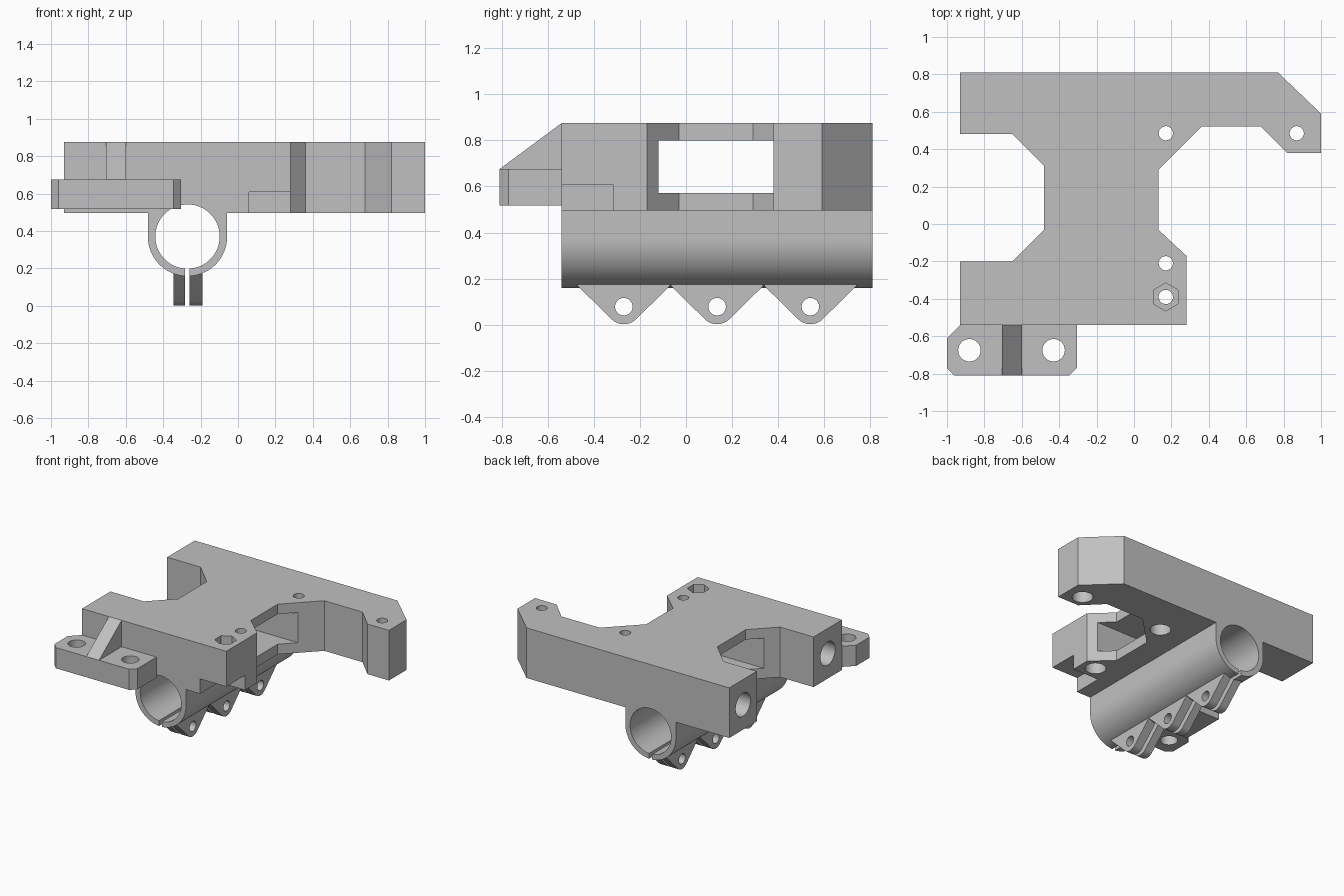
import bpy, bmesh, math

cube = bpy.data.objects.get("Cube")
if cube:
    bpy.data.objects.remove(cube, do_unlink=True)

grey = bpy.data.materials.new("plain grey")
grey.use_nodes = True
COLOUR = (0.53, 0.53, 0.53, 1)
grey.diffuse_color = COLOUR
grey.node_tree.nodes["Principled BSDF"].inputs["Base Color"].default_value = COLOUR


def prism(name, pts, axis, lo, hi):
    """Extrude a closed 2D profile along an axis from lo to hi."""
    place = {"x": lambda p, t: (t, p[0], p[1]),
             "y": lambda p, t: (p[0], t, p[1]),
             "z": lambda p, t: (p[0], p[1], t)}[axis]
    bm = bmesh.new()
    a = [bm.verts.new(place(p, lo)) for p in pts]
    b = [bm.verts.new(place(p, hi)) for p in pts]
    bm.faces.new(a)
    bm.faces.new(b)
    for i in range(len(pts)):
        j = (i + 1) % len(pts)
        bm.faces.new((a[i], a[j], b[j], b[i]))
    bmesh.ops.recalc_face_normals(bm, faces=bm.faces)
    mesh = bpy.data.meshes.new(name)
    bm.to_mesh(mesh)
    bm.free()
    mesh.materials.append(grey)
    ob = bpy.data.objects.new(name, mesh)
    bpy.context.collection.objects.link(ob)
    return ob


def arc(u, v, r, start=0, end=360, n=48):
    """Points on an arc, without the repeated end point on a full circle."""
    steps = n if end - start == 360 else n + 1
    angles = [math.radians(start + (end - start) * i / n) for i in range(steps)]
    return [(u + r * math.cos(t), v + r * math.sin(t)) for t in angles]


def rect(u0, u1, v0, v1):
    return [(u0, v0), (u1, v0), (u1, v1), (u0, v1)]


def activate(ob):
    bpy.ops.object.select_all(action="DESELECT")
    ob.select_set(True)
    bpy.context.view_layer.objects.active = ob


def cut(ob, pts, axis, lo, hi):
    """Subtract an extruded profile from a part."""
    cutter = prism("cutter", pts, axis, lo, hi)
    cutter.hide_render = True
    mod = ob.modifiers.new("cut", "BOOLEAN")
    mod.operation = "DIFFERENCE"
    mod.solver = "EXACT"
    mod.object = cutter
    activate(ob)
    bpy.ops.object.modifier_apply(modifier=mod.name)
    bpy.data.objects.remove(cutter, do_unlink=True)


FRONT, BACK = -0.54, 0.81
BOTTOM, TOP = 0.495, 0.875
TUBE_X, TUBE_Z = -0.27, 0.37
BORE = arc(TUBE_X, TUBE_Z, 0.172, n=64)
SLIT = rect(-0.284, -0.258, -0.1, TUBE_Z)

# Main carriage plate with waist and hooked arm
outline = [(-0.93, BACK), (0.77, BACK), (1, 0.59), (1, 0.38), (0.82, 0.38),
           (0.68, 0.52), (0.36, 0.52), (0.13, 0.29), (0.13, -0.03),
           (0.28, -0.17), (0.28, FRONT), (-0.93, FRONT), (-0.93, -0.2),
           (-0.65, -0.2), (-0.48, -0.03), (-0.48, 0.31), (-0.65, 0.48),
           (-0.93, 0.48)]
plate = prism("carriage_plate", outline, "z", BOTTOM, TOP)
# Window through the waist, and notch under the front corner
cut(plate, rect(-0.12, 0.39, 0.572, 0.8), "x", -0.75, 0.6)
cut(plate, rect(0.06, 0.4, -0.7, -0.315), "z", 0.4, 0.607)
cut(plate, BORE, "y", -1, 1)
# Rod sockets in the two side ends
for y in (0.645, -0.37):
    cut(plate, arc(y, 0.685, 0.088), "x", -1.1, -0.1)
# Screw holes, widened from below
for x, y in ((0.17, 0.485), (0.87, 0.485), (0.17, -0.21)):
    cut(plate, arc(x, y, 0.038), "z", 0.3, 1)
    cut(plate, arc(x, y, 0.072), "z", 0.3, 0.68)
# Screw hole with hexagonal nut recess
cut(plate, arc(0.17, -0.39, 0.038), "z", 0.3, 1)
cut(plate, arc(0.17, -0.39, 0.075, 30, 390, 6), "z", 0.79, 1)

# Split bearing tube
shell = arc(TUBE_X, TUBE_Z, 0.212, 180, 360) + [(-0.058, BOTTOM), (-0.482, BOTTOM)]
tube = prism("bearing_tube", shell, "y", FRONT, BACK)
cut(tube, BORE, "y", -1, 1)
cut(tube, SLIT, "y", -1, 1)

# Pairs of clamp lugs under the tube
lugs = []
for i in range(3):
    y = -0.27 + 0.405 * i
    profile = arc(y, 0.078, 0.076, 225, 315, 12) + [(y + 0.2, 0.168), (y + 0.2, 0.19),
                                                   (y - 0.2, 0.19), (y - 0.2, 0.168)]
    for side, lo, hi in (("right", -0.346, -0.284), ("left", -0.258, -0.19)):
        lug = prism(f"clamp_lug_{side}_{i + 1}", profile, "x", lo, hi)
        cut(lug, arc(y, 0.078, 0.038), "x", -1, 1)
        lugs.append(lug)

# Front mounting tab with two holes
tab_outline = [(-1, -0.61), (-1, -0.77), (-0.96, -0.81), (-0.345, -0.81),
               (-0.305, -0.77), (-0.305, FRONT), (-0.93, FRONT)]
tab = prism("mounting_tab", tab_outline, "z", 0.518, 0.675)
for x in (-0.88, -0.43):
    cut(tab, arc(x, -0.675, 0.06), "z", 0.4, 0.8)

# Sloped rib bracing the tab
rib = prism("tab_rib", [(-0.81, 0.675), (FRONT, 0.675), (FRONT, TOP)], "x", -0.705, -0.598)

# Smooth curved walls, keep edges sharp
for ob in [plate, tube, tab, rib] + lugs:
    activate(ob)
    bpy.ops.object.shade_smooth_by_angle(angle=math.radians(30))
